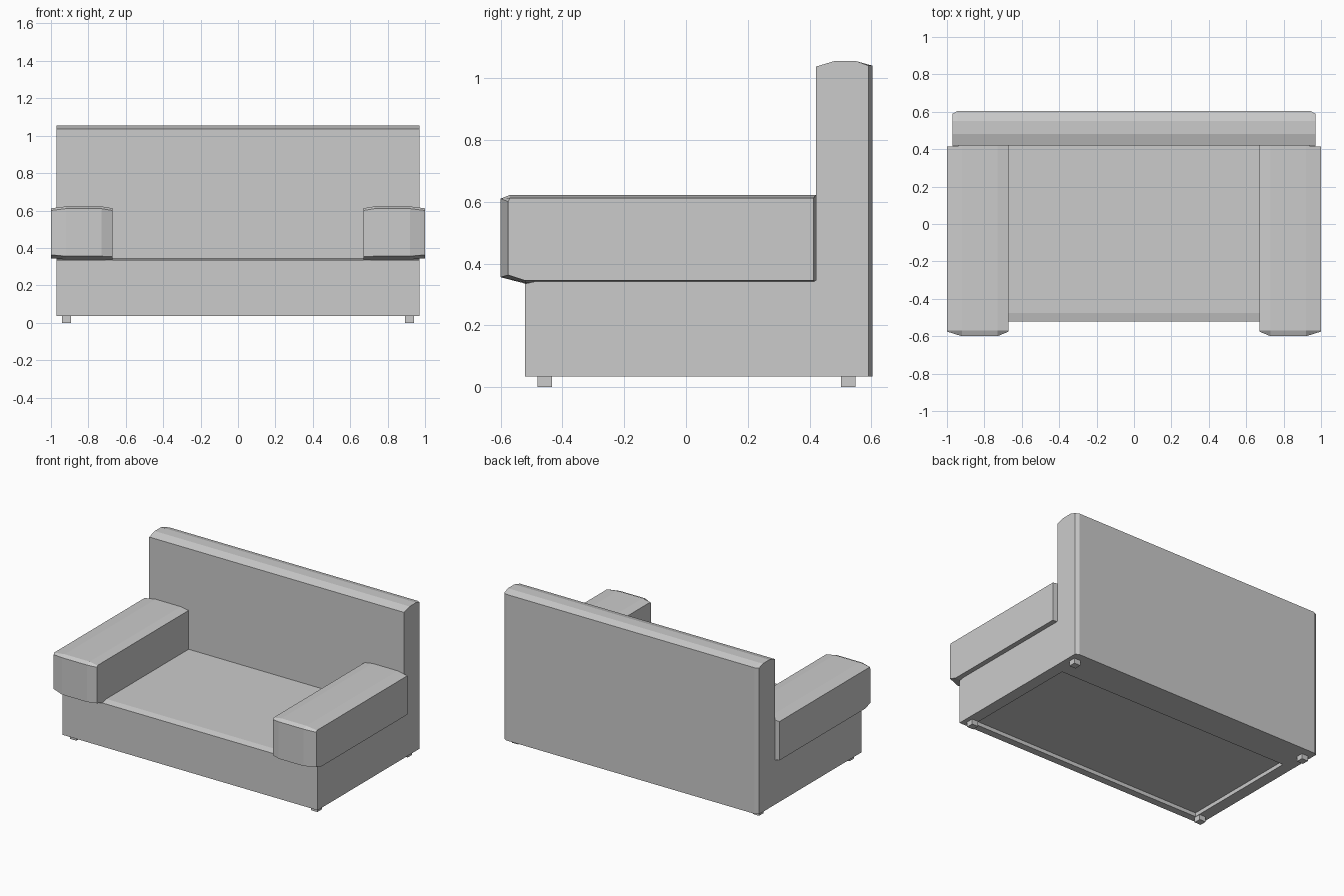
import bpy
import bmesh

cube = bpy.data.objects.get("Cube")
if cube:
    bpy.data.objects.remove(cube, do_unlink=True)

grey = bpy.data.materials.new("grey fabric")
grey.use_nodes = True
colour = (0.6, 0.6, 0.6, 1)
grey.diffuse_color = colour
grey.node_tree.nodes["Principled BSDF"].inputs["Base Color"].default_value = colour


def finish(name, bm):
    bmesh.ops.recalc_face_normals(bm, faces=bm.faces)
    mesh = bpy.data.meshes.new(name)
    bm.to_mesh(mesh)
    bm.free()
    mesh.materials.append(grey)
    obj = bpy.data.objects.new(name, mesh)
    bpy.context.collection.objects.link(obj)
    return obj


def loft(sections):
    """Skin a list of (x, [(y, z), ...]) profiles and cap both ends."""
    bm = bmesh.new()
    rings = [[bm.verts.new((x, y, z)) for y, z in pts] for x, pts in sections]
    for a, b in zip(rings, rings[1:]):
        for i in range(len(a)):
            j = (i + 1) % len(a)
            bm.faces.new((a[i], a[j], b[j], b[i]))
    bm.faces.new(rings[0])
    bm.faces.new(rings[-1])
    return bm


# Seat base and backrest: one L-shaped profile with softened rear corners
def body_profile(rear):
    return [(-0.52, 0.035), (-0.47, 0.035), (0.37, 0.035), (rear, 0.035),
            (rear, 1.04), (0.55, 1.055), (0.48, 1.055), (0.42, 1.037),
            (0.42, 0.345), (-0.475, 0.345), (-0.52, 0.335)]


columns = [(-0.97, 0.59), (-0.945, 0.603), (-0.89, 0.603),
           (0.89, 0.603), (0.945, 0.603), (0.97, 0.59)]
bm = loft([(x, body_profile(rear)) for x, rear in columns])
bmesh.ops.recalc_face_normals(bm, faces=bm.faces)

# Recessed panel under the seat
panel = [f for f in bm.faces
         if f.normal.z < -0.9 and f.calc_center_median().z < 0.04
         and abs(f.calc_center_median().x) < 0.1
         and abs(f.calc_center_median().y + 0.05) < 0.05]
bmesh.ops.inset_individual(bm, faces=panel, thickness=0.002, depth=-0.025)
finish("seat_and_backrest", bm)


# Armrests: crowned top, bevelled front, underside overhanging the base
def arm_profile(front, back, low, high):
    return [(back, low), (-0.52, low), (front, low + 0.018),
            (front, high - 0.012), (-0.57, high), (back, high)]


for side, label in ((-1, "right"), (1, "left")):
    finish(label + "_armrest", loft([
        (side * 0.67, arm_profile(-0.575, 0.42, 0.335, 0.612)),
        (side * 0.73, arm_profile(-0.60, 0.42, 0.338, 0.622)),
        (side * 0.92, arm_profile(-0.60, 0.42, 0.338, 0.622)),
        (side * 1.0, arm_profile(-0.575, 0.413, 0.345, 0.612))]))

    # Small square feet
    for y, end in ((-0.457, "front"), (0.525, "rear")):
        bm = bmesh.new()
        bmesh.ops.create_cube(bm, size=1)
        bmesh.ops.scale(bm, vec=(0.048, 0.048, 0.04), verts=bm.verts)
        bmesh.ops.translate(bm, vec=(side * 0.917, y, 0.02), verts=bm.verts)
        finish(f"{end}_{label}_foot", bm)
